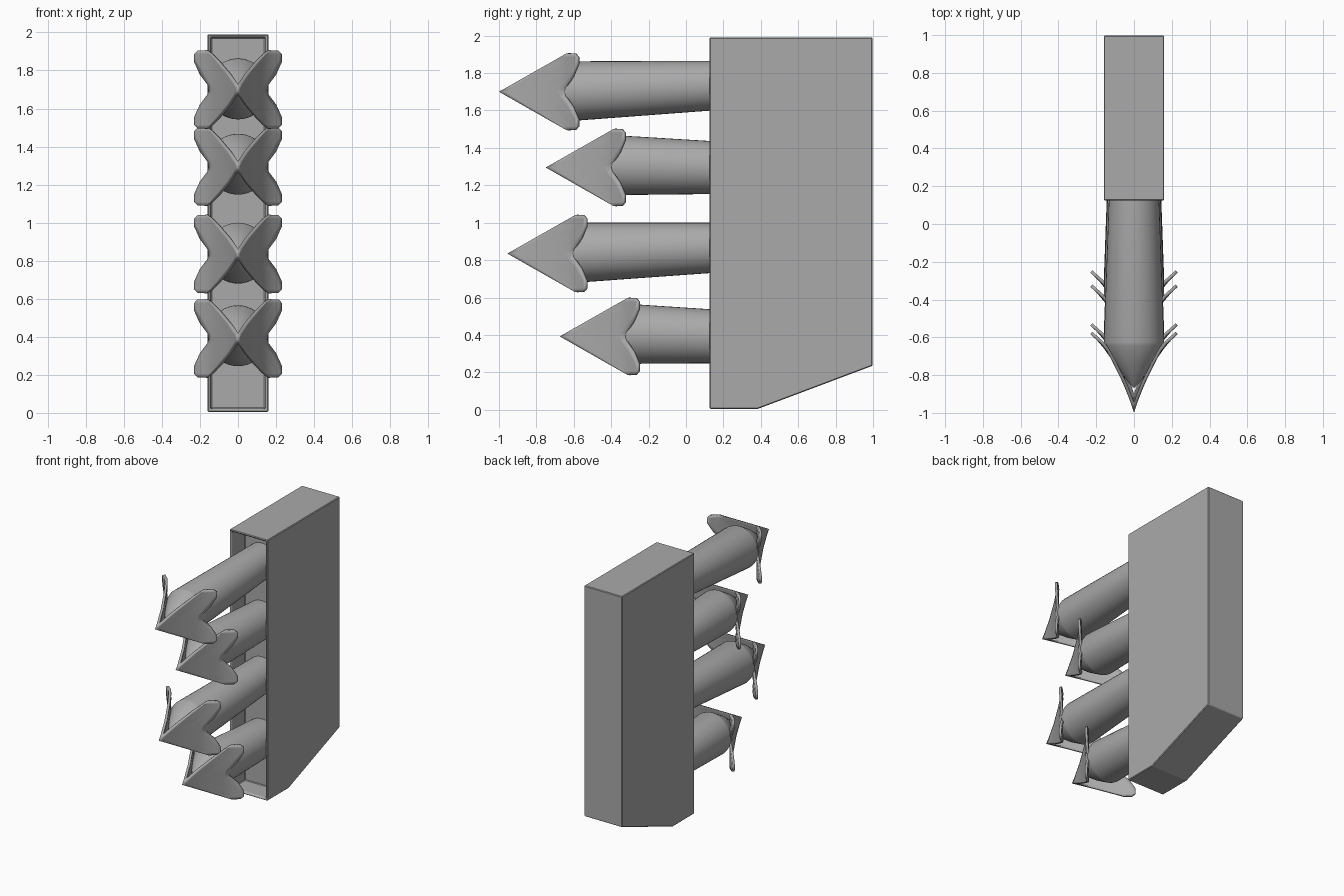
import bpy, bmesh, math
from mathutils import Vector

if "Cube" in bpy.data.objects:
    bpy.data.objects.remove(bpy.data.objects["Cube"], do_unlink=True)

grey = bpy.data.materials.new("mid grey")
grey.use_nodes = True
COLOUR = (0.4, 0.4, 0.4, 1)
grey.diffuse_color = COLOUR
next(n for n in grey.node_tree.nodes
     if n.type == 'BSDF_PRINCIPLED').inputs["Base Color"].default_value = COLOUR


def finish(bm, name, recalc=True):
    """Turn a bmesh into a named grey object."""
    if recalc:
        bmesh.ops.recalc_face_normals(bm, faces=bm.faces)
    mesh = bpy.data.meshes.new(name)
    bm.to_mesh(mesh)
    bm.free()
    ob = bpy.data.objects.new(name, mesh)
    bpy.context.collection.objects.link(ob)
    mesh.materials.append(grey)
    return ob


def smooth(ob, degrees):
    bpy.ops.object.select_all(action='DESELECT')
    ob.select_set(True)
    bpy.context.view_layer.objects.active = ob
    bpy.ops.object.shade_smooth_by_angle(angle=math.radians(degrees))


def lerp_table(table, t):
    """Read a piecewise linear curve."""
    for (a, fa), (b, fb) in zip(table, table[1:]):
        if t <= b:
            return fa + (fb - fa) * (t - a) / (b - a)
    return table[-1][1]


# Casing: side profile pushed across x, open recess in the front
def make_casing():
    bm = bmesh.new()
    half = 0.16
    profile = [(0.125, 0.005), (0.385, 0.005), (0.998, 0.235), (0.998, 1.99), (0.125, 1.99)]
    side = bm.faces.new([bm.verts.new((-half, y, z)) for y, z in profile])
    out = bmesh.ops.extrude_face_region(bm, geom=[side])
    verts = [g for g in out["geom"] if isinstance(g, bmesh.types.BMVert)]
    bmesh.ops.translate(bm, verts=verts, vec=(2 * half, 0, 0))
    bmesh.ops.recalc_face_normals(bm, faces=bm.faces)
    front = min(bm.faces, key=lambda f: f.calc_center_median().y)
    # flat rim, chamfer, then the recess walls
    bmesh.ops.inset_individual(bm, faces=[front], thickness=0.015)
    bmesh.ops.inset_individual(bm, faces=[front], thickness=0.01)
    bmesh.ops.translate(bm, verts=front.verts, vec=(0, 0.012, 0))
    floor = bmesh.ops.extrude_discrete_faces(bm, faces=[front])["faces"][0]
    bmesh.ops.translate(bm, verts=floor.verts, vec=(0, 0.15, 0))
    ob = finish(bm, "casing")
    bevel = ob.modifiers.new("edge bevel", 'BEVEL')
    bevel.width = 0.005
    bevel.segments = 1


# Shaft: tapered round body with a conical nose
def make_shaft(name, tip_y, nose_z, root_z, sides=40):
    shoulder = tip_y + 0.355
    root = 0.30
    slope = (root_z - nose_z) / (0.125 - shoulder)
    rings = [(root, 0.16 - 0.035 * (root - shoulder)),
             (shoulder + 0.02, 0.16), (shoulder, 0.156),
             (shoulder - 0.1, 0.098), (shoulder - 0.2, 0.025), (shoulder - 0.22, 0.006)]
    bm = bmesh.new()
    loops = []
    for y, r in rings:
        cz = nose_z + slope * max(y - shoulder, 0)
        loops.append([bm.verts.new((r * math.cos(a), y, cz + r * math.sin(a)))
                      for a in (2 * math.pi * i / sides for i in range(sides))])
    for a, b in zip(loops, loops[1:]):
        for i in range(sides):
            j = (i + 1) % sides
            bm.faces.new((a[i], a[j], b[j], b[i]))
    bm.faces.new(loops[0])
    bm.faces.new(loops[-1])
    smooth(finish(bm, name), 25)


# Barbs: a pair of bent arrow plates that meet at the tip
FLARE = [(0, 0), (0.07, 0.022), (0.16, 0.058), (0.25, 0.102), (0.35, 0.157), (0.42, 0.235)]
BACK_EDGE = [(0, 0.348), (0.025, 0.353), (0.08, 0.39), (0.147, 0.417),
             (0.185, 0.417), (0.205, 0.40)]


def make_barbs(name, tip_y, tip_z, steps=10):
    heights = [h for h, _ in BACK_EDGE]
    levels = [-h for h in reversed(heights[1:])] + heights
    bm = bmesh.new()
    rows = []
    for h in levels:
        start = abs(h) * 1.76
        end = lerp_table(BACK_EDGE, abs(h))
        row = []
        for i in range(steps + 1):
            t = start + (end - start) * i / steps
            row.append(bm.verts.new((lerp_table(FLARE, t), tip_y + t, tip_z + h)))
        rows.append(row)
    for a, b in zip(rows, rows[1:]):
        for i in range(steps):
            bm.faces.new((a[i], a[i + 1], b[i + 1], b[i]))
    bm.normal_update()
    if sum((f.normal for f in bm.faces), Vector()).x < 0:
        bmesh.ops.reverse_faces(bm, faces=bm.faces)
    ob = finish(bm, name, recalc=False)
    solid = ob.modifiers.new("thickness", 'SOLIDIFY')
    solid.thickness = 0.017
    solid.offset = -1
    mirror = ob.modifiers.new("other side", 'MIRROR')
    mirror.use_axis[0] = True
    mirror.use_bisect_axis[0] = True
    smooth(ob, 35)


make_casing()
# name, tip y, tip z, shaft height at the nose, shaft height at the casing
BOLTS = [("top", -1.0, 1.70, 1.702, 1.732),
         ("upper", -0.75, 1.295, 1.308, 1.295),
         ("lower", -0.955, 0.835, 0.839, 0.865),
         ("bottom", -0.675, 0.392, 0.406, 0.393)]
for label, tip_y, tip_z, nose_z, root_z in BOLTS:
    make_shaft(label + "_bolt_shaft", tip_y, nose_z, root_z)
    make_barbs(label + "_bolt_barbs", tip_y, tip_z)
